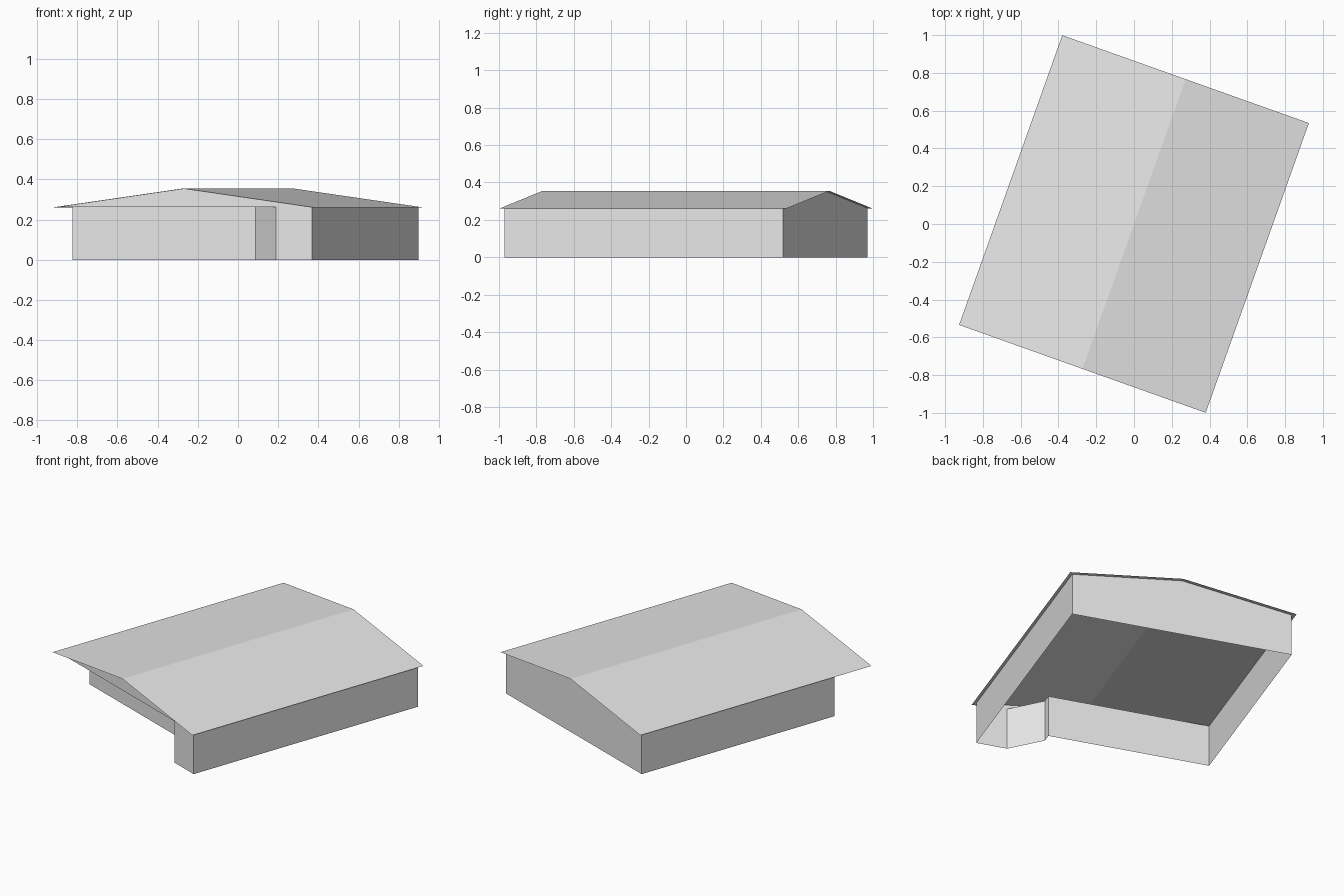
import bpy
import bmesh
import math

cube = bpy.data.objects.get("Cube")
if cube:
    bpy.data.objects.remove(cube, do_unlink=True)

TURN = -math.radians(19.6)      # the house stands turned on its plot
ROOF_W, ROOF_L = 0.693, 0.814   # half sizes of the roof
WALL_W, WALL_L = 0.672, 0.79    # half sizes of the walls
EAVE, RIDGE = 0.26, 0.355


def roof_height(u):
    return RIDGE - (RIDGE - EAVE) * abs(u) / ROOF_W


WALL_TOP = roof_height(WALL_W)

grey = bpy.data.materials.new("pale_grey")
grey.use_nodes = True
grey.diffuse_color = (0.8, 0.8, 0.8, 1)
grey.node_tree.nodes["Principled BSDF"].inputs["Base Color"].default_value = (0.8, 0.8, 0.8, 1)


def sheet(name, faces):
    """Make one turned object from lists of face corners."""
    bm = bmesh.new()
    for corners in faces:
        bm.faces.new([bm.verts.new(c) for c in corners])
    bmesh.ops.remove_doubles(bm, verts=bm.verts, dist=0.0001)
    mesh = bpy.data.meshes.new(name)
    bm.to_mesh(mesh)
    bm.free()
    mesh.materials.append(grey)
    obj = bpy.data.objects.new(name, mesh)
    obj.rotation_euler.z = TURN
    bpy.context.collection.objects.link(obj)


# Walls: footprint counter-clockwise, with the porch recess at the front
footprint = [(WALL_W, -WALL_L), (WALL_W, WALL_L), (-WALL_W, WALL_L),
             (-WALL_W, -0.57), (0.313, -0.57), (0.313, -0.628), (0.483, -WALL_L)]
walls = []
for a, b in zip(footprint, footprint[1:] + footprint[:1]):
    walls.append([(*a, 0), (*b, 0), (*b, WALL_TOP), (*a, WALL_TOP)])
sheet("walls", walls)

# Gable triangles above the front and back walls
for name, side in (("front_gable", -1), ("back_gable", 1)):
    v = side * WALL_L
    sheet(name, [[(side * WALL_W, v, WALL_TOP), (-side * WALL_W, v, WALL_TOP), (0, v, RIDGE)]])

# Roof: two thin slopes meeting at the ridge
slopes = []
for side in (-1, 1):
    w, l = side * ROOF_W, side * ROOF_L
    slopes.append([(w, -l, EAVE), (w, l, EAVE), (0, l, RIDGE), (0, -l, RIDGE)])
sheet("roof", slopes)
